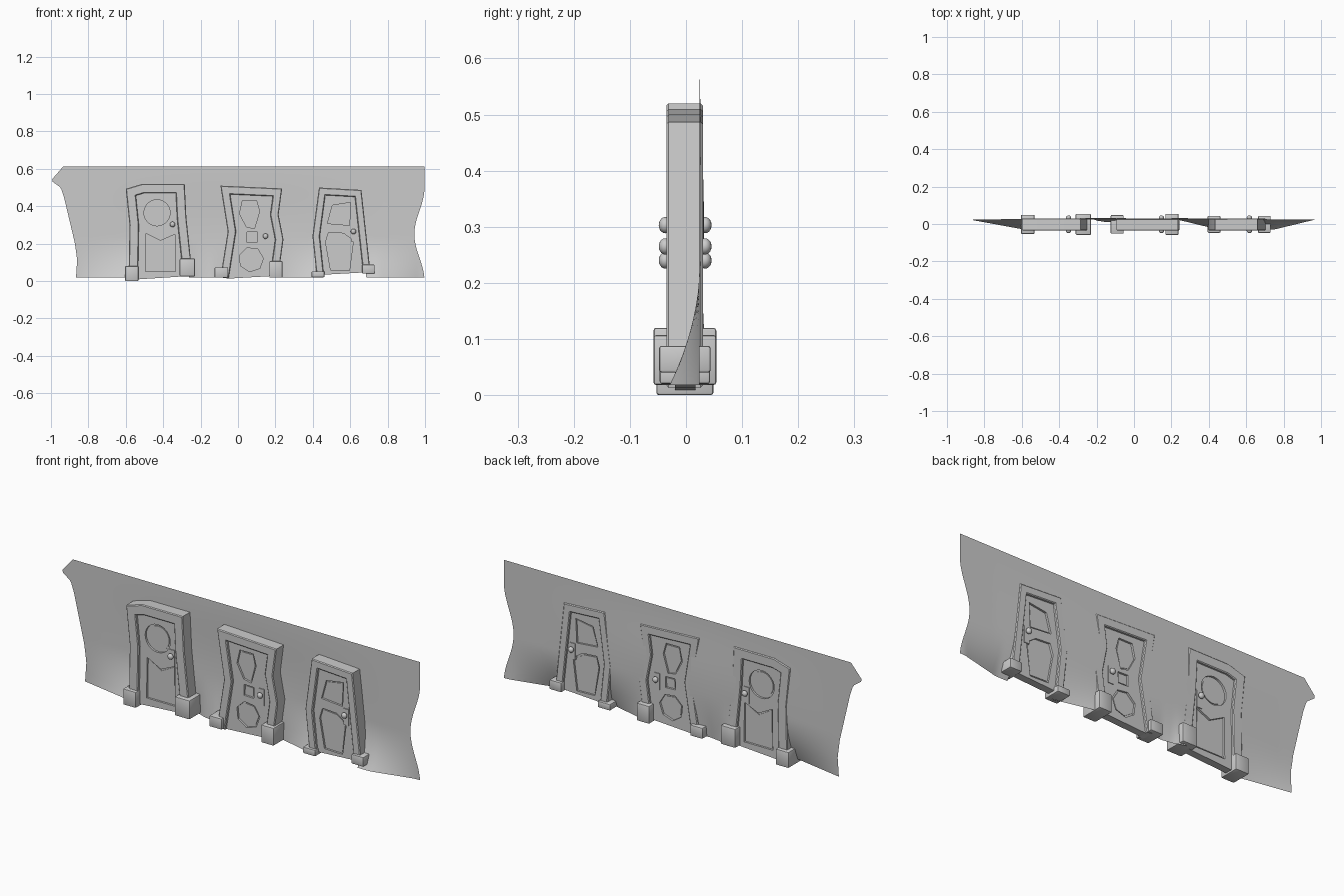
import bpy, bmesh, math
from mathutils import Matrix, Vector

if "Cube" in bpy.data.objects:
    bpy.data.objects.remove(bpy.data.objects["Cube"])

grey = bpy.data.materials.new("plain_grey")
grey.diffuse_color = (0.6, 0.6, 0.6, 1)
grey.use_nodes = True
grey.node_tree.nodes["Principled BSDF"].inputs["Base Color"].default_value = grey.diffuse_color
openings = []


def finish(ob, angle=30):
    ob.data.materials.clear()
    ob.data.materials.append(grey)
    bpy.ops.object.select_all(action='DESELECT')
    ob.select_set(True)
    bpy.context.view_layer.objects.active = ob
    bpy.ops.object.shade_smooth_by_angle(angle=math.radians(angle))


def add_object(name, me):
    ob = bpy.data.objects.new(name, me)
    bpy.context.collection.objects.link(ob)
    return ob


def from_bmesh(name, bm, angle):
    me = bpy.data.meshes.new(name)
    bm.to_mesh(me)
    bm.free()
    finish(add_object(name, me), angle)


def slab(name, loops, y0, y1, bevel=0.0):
    """Filled outline in x/z (later loops are holes), thick from y0 to y1."""
    cu = bpy.data.curves.new(name, 'CURVE')
    cu.dimensions, cu.fill_mode = '2D', 'BOTH'
    cu.extrude = (y1 - y0) / 2 - bevel
    cu.bevel_depth, cu.bevel_resolution, cu.offset = bevel, 0, -bevel
    for loop in loops:
        sp = cu.splines.new('POLY')
        sp.points.add(len(loop) - 1)
        for p, (x, z) in zip(sp.points, loop):
            p.co = (x, z, 0, 1)
        sp.use_cyclic_u = True
    tmp = add_object(name + "_curve", cu)
    bpy.context.view_layer.update()
    me = bpy.data.meshes.new_from_object(tmp.evaluated_get(bpy.context.evaluated_depsgraph_get()))
    bpy.data.objects.remove(tmp)
    me.transform(Matrix.Translation((0, (y0 + y1) / 2, 0)) @ Matrix.Rotation(math.pi / 2, 4, 'X'))
    me.name = name
    finish(add_object(name, me))


def block(name, x, z0, width, height, half):
    bm = bmesh.new()
    bmesh.ops.create_cube(bm, size=1)
    bmesh.ops.scale(bm, vec=(width, half * 2, height), verts=bm.verts)
    bmesh.ops.translate(bm, vec=(x, -.002, z0 + height / 2), verts=bm.verts)
    bmesh.ops.bevel(bm, geom=bm.edges[:], offset=.005, segments=2, profile=.5, affect='EDGES')
    from_bmesh(name, bm, 40)


def ngon(x, z, rx, rz, n, turn=0.0):
    return [(x + rx * math.cos(turn + i * math.tau / n), z + rz * math.sin(turn + i * math.tau / n))
            for i in range(n)]


def inset_path(path, w):
    """Open path shifted to its right by w with mitred corners."""
    pts = [Vector(p) for p in path]
    normals = [Vector((b.y - a.y, a.x - b.x)).normalized() for a, b in zip(pts, pts[1:])]
    out = []
    for i, p in enumerate(pts):
        n0, n1 = normals[max(0, i - 1)], normals[min(i, len(normals) - 1)]
        m = (n0 + n1).normalized()
        out.append(tuple(p + m * w / m.dot(n0)))
    return out


def shrink(loop, d):
    c = sum((Vector(p) for p in loop), Vector((0, 0))) / len(loop)
    return [tuple(c + (Vector(p) - c) * (1 - d / (Vector(p) - c).length)) for p in loop]


def inside(x, z, loop):
    hit = False
    for (ax, az), (bx, bz) in zip(loop, loop[1:] + loop[:1]):
        if (az > z) != (bz > z) and x < ax + (bx - ax) * (z - az) / (bz - az):
            hit = not hit
    return hit


def lerp(pts, t):
    for (a, va), (b, vb) in zip(pts, pts[1:]):
        if t <= b:
            return va + (vb - va) * max(0, t - a) / (b - a)
    return pts[-1][1]


def door(side, outer, width, panels, knob):
    # Crooked frame
    inner = inset_path(outer, width)
    slab(side + "_frame", [outer + inner[::-1]], -.035, .03, .004)
    # Door leaf: thin core with a pierced face layer showing on both sides
    slab(side + "_door_core", [inner], -.01, .007)
    slab(side + "_door_face", [inner] + panels, -.02, .017)
    # Raised panel centres
    for i, p in enumerate(panels):
        slab(f"{side}_door_panel_{i}", [shrink(p, .01)], -.014, .011)
    # Lock plate, spindle and a knob on each side
    kx, kz = knob
    slab(side + "_lock_plate", [ngon(kx, kz - .013, .02, .058, 4, math.pi / 4)], -.024, .021)
    bm = bmesh.new()
    for y in (-.037, .034):
        bmesh.ops.create_uvsphere(bm, u_segments=16, v_segments=10, radius=.0145,
                                  matrix=Matrix.Translation((kx, y, kz)) @ Matrix.Diagonal((1, .8, 1, 1)))
    bmesh.ops.create_cone(bm, cap_ends=True, segments=12, radius1=.006, radius2=.006, depth=.06,
                          matrix=Matrix.Translation((kx, 0, kz)) @ Matrix.Rotation(math.pi / 2, 4, 'X'))
    from_bmesh(side + "_knobs", bm, 40)
    # Opening in the wall, hidden within the frame
    mid = inset_path(outer, width / 2)
    openings.append([(mid[0][0], 0)] + mid + [(mid[-1][0], 0)])


# Left door: round window over a notched panel
frame = [(-.585, .01), (-.58, .3), (-.6, .493), (-.51, .52), (-.285, .52), (-.276, .34), (-.243, .03)]
lower = [(-.492, .255), (-.415, .215), (-.337, .25), (-.335, .05), (-.495, .05)]
door("left", frame, .05, [ngon(-.433, .365, .07, .07, 24), lower], (-.35, .303))
block("left_plinth_outer", -.568, 0, .072, .08, .051)
block("left_plinth_inner", -.271, .025, .082, .095, .056)

# Middle door: shield, small square and heptagon panels
frame = [(-.094, .02), (-.055, .265), (-.094, .51), (.236, .495), (.217, .355), (.243, .223), (.215, .02)]
shield = [(.024, .43), (.099, .43), (.115, .373), (.088, .28), (.045, .29), (.008, .36)]
door("middle", frame, .044, [shield, ngon(.075, .235, .039, .039, 4, .75),
                             ngon(.07, .115, .066, .066, 7, .1)], (.147, .24))
block("middle_plinth_left", -.09, .018, .069, .055, .05)
block("middle_plinth_right", .203, .018, .07, .089, .056)

# Right door: two slanted panels
frame = [(.42, .03), (.398, .24), (.433, .5), (.66, .487), (.676, .34), (.708, .05)]
upper = [(.505, .405), (.602, .42), (.596, .298), (.478, .308)]
lower = [(.484, .26), (.564, .255), (.617, .218), (.596, .057), (.495, .06), (.468, .207)]
door("right", frame, .039, [upper, lower], (.617, .265))
block("right_plinth_left", .428, .02, .069, .032, .045)
block("right_plinth_right", .697, .04, .067, .048, .046)


# Wall sheet with wavy ends, flared at the foot and open behind each door
def left_edge(z):
    return lerp([(.018, -.866), (.115, -.86), (.206, -.873), (.447, -.93), (.5, -.948),
                 (.537, -1), (.612, -.935)], z)


def right_edge(z):
    return .97 + .027 * math.cos(math.tau * min(z, .5) / .5)


def flare(x):
    tents = ((-.58, .3, .055), (.6, .37, .09), (-.14, .1, .015), (-.3, .1, -.025))
    return min(.053, sum(h * max(0, 1 - abs(x - c) / w) for c, w, h in tents))


NX, NZ, LOW, HIGH = 120, 44, .018, .612
bm = bmesh.new()
rows = []
for j in range(NZ + 1):
    z = LOW + (HIGH - LOW) * j / NZ
    xl, xr = left_edge(z), right_edge(z)
    row = []
    for i in range(NX + 1):
        x = xl + (xr - xl) * i / NX
        y = .024 - flare(x) * max(0, 1 - (z - LOW) / .22) ** 2
        y += .008 * max(0, math.cos(math.pi * x / 1.6)) * math.sin(math.pi * z / HIGH) ** 2
        row.append(bm.verts.new((x, y, z)))
    rows.append(row)
for low, high in zip(rows, rows[1:]):
    for i in range(NX):
        q = (low[i], low[i + 1], high[i + 1], high[i])
        c = sum((v.co for v in q), Vector()) / 4
        if not any(inside(c.x, c.z, h) for h in openings):
            bm.faces.new(q)
bmesh.ops.delete(bm, geom=[v for v in bm.verts if not v.link_faces], context='VERTS')
from_bmesh("wall", bm, 60)
